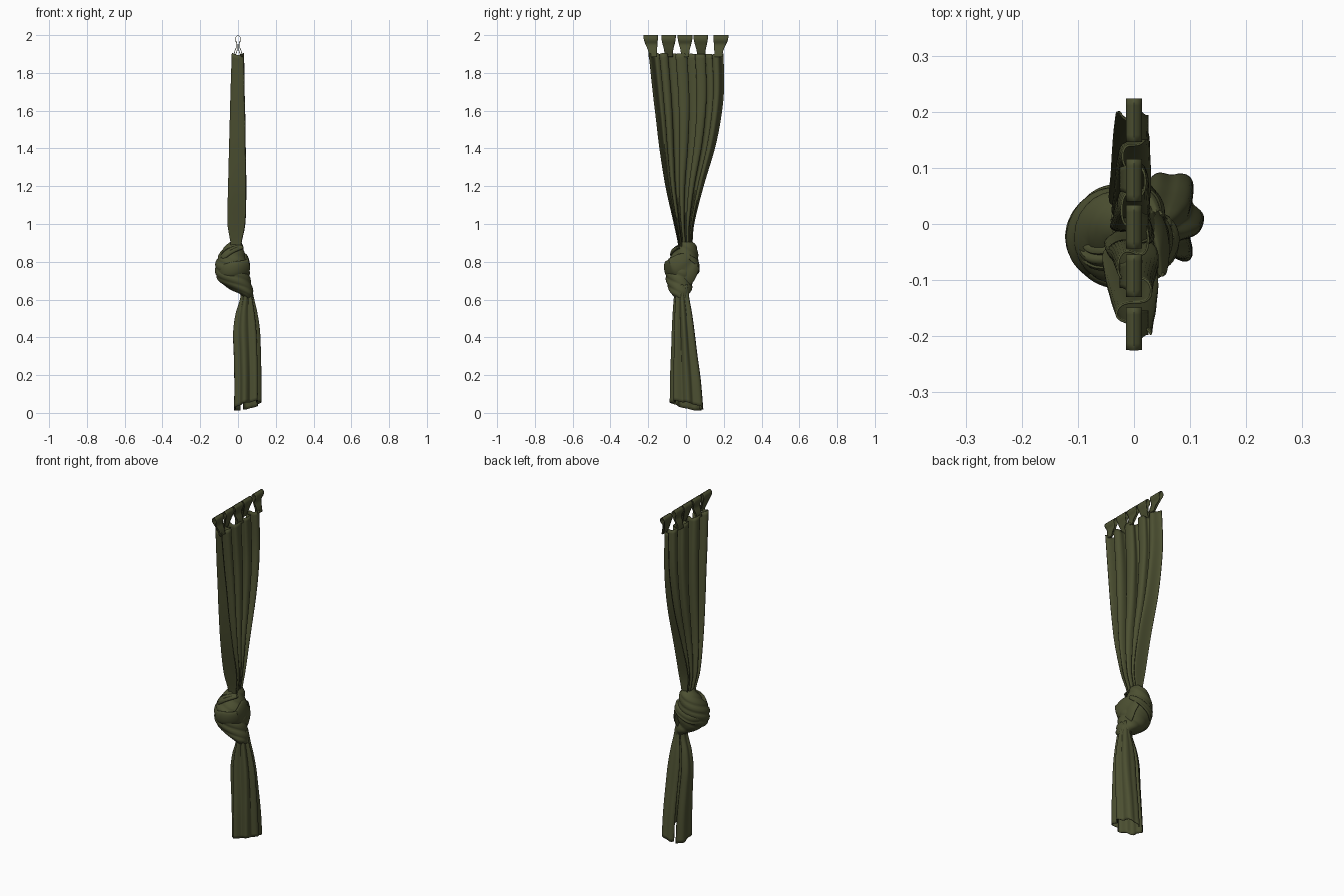
import bpy, bmesh, math
from mathutils import Vector

if "Cube" in bpy.data.objects:
    bpy.data.objects.remove(bpy.data.objects["Cube"])

TAU = 2 * math.pi
mat = bpy.data.materials.new("olive_cloth")
mat.diffuse_color = (0.072, 0.079, 0.031, 1)
mat.use_nodes = True
mat.node_tree.nodes["Principled BSDF"].inputs["Base Color"].default_value = mat.diffuse_color


def curve(table, t):
    """Smooth interpolation of rows (key, a, b, ...) by key."""
    n = len(table)
    t = min(max(t, table[0][0]), table[-1][0])
    i = next(k for k in range(n - 1) if t <= table[k + 1][0])
    p, q = table[i], table[i + 1]
    o, r = table[max(i - 1, 0)], table[min(i + 2, n - 1)]
    h = q[0] - p[0]
    s = (t - p[0]) / h
    out = []
    for c in range(1, len(p)):
        m0 = (q[c] - o[c]) / (q[0] - o[0]) * h
        m1 = (r[c] - p[c]) / (r[0] - p[0]) * h
        out.append((2*s**3 - 3*s*s + 1)*p[c] + (s**3 - 2*s*s + s)*m0
                   + (3*s*s - 2*s**3)*q[c] + (s**3 - s*s)*m1)
    return out


def sheet(name, nu, nv, func, wrap_u=False, wrap_v=False, thick=0.0):
    """Grid surface from func(u, v)."""
    bm = bmesh.new()
    cu, cv = nu + (not wrap_u), nv + (not wrap_v)
    g = [[bm.verts.new(func(i / nu, j / nv)) for j in range(cv)] for i in range(cu)]
    for i in range(nu):
        for j in range(nv):
            a, b = (i + 1) % cu, (j + 1) % cv
            bm.faces.new((g[i][j], g[a][j], g[a][b], g[i][b]))
    bmesh.ops.recalc_face_normals(bm, faces=bm.faces)
    me = bpy.data.meshes.new(name)
    bm.to_mesh(me)
    bm.free()
    me.materials.append(mat)
    ob = bpy.data.objects.new(name, me)
    bpy.context.collection.objects.link(ob)
    if thick:
        m = ob.modifiers.new("thickness", 'SOLIDIFY')
        m.thickness, m.offset = thick, 0
    bpy.ops.object.select_all(action='DESELECT')
    ob.select_set(True)
    bpy.context.view_layer.objects.active = ob
    bpy.ops.object.shade_smooth_by_angle(angle=math.radians(50))
    return ob


# Upper drape: z, left y, right y, centre x, fold depth
DRAPE = [(0.84, -.035, .03, -.01, .024), (0.90, -.042, .033, -.010, .028),
         (1.00, -.063, .042, -.008, .046), (1.20, -.108, .092, -.004, .047),
         (1.40, -.140, .152, -.003, .043), (1.55, -.158, .183, -.002, .040),
         (1.70, -.176, .200, -.002, .036), (1.91, -.198, .198, 0, .031)]


def drape(u, v):
    z = 0.84 + 1.065 * v
    lo, hi, cx, amp = curve(DRAPE, z)
    ph = TAU * (4.5 * u + 0.12 * math.sin(TAU * u))
    fold = math.cos(ph) * (0.82 + 0.18 * math.sin(5 * u + 1))
    y = lo + (hi - lo) * (u + 0.035 * math.sin(2 * ph) * math.sin(math.pi * u))
    return (cx + amp * fold, y, z - 0.012 * v**20 * (1 - abs(fold)))


sheet("upper_drape", 140, 44, drape, thick=0.004)

# Hanging tabs: flared loops over the rod, meeting the drape below
LOOP = [(0, .024, 1.885), (.15, .017, 1.915), (.30, .005, 1.95), (.40, .013, 1.975),
        (.46, .010, 1.991), (.5, 0, 1.998), (.54, -.010, 1.991), (.60, -.013, 1.975),
        (.70, -.005, 1.95), (.85, .004, 1.92), (1, .018, 1.885)]
for k, (top, half, low) in enumerate([(-.187, .038, -.176), (-.092, .038, -.092),
                                      (-.005, .039, -.005), (.078, .038, .080),
                                      (.185, .039, .172)]):
    side = -1 if k % 2 else 1

    def tab(u, v):
        x, z = curve(LOOP, u)
        f = min(max((z - 1.90) / 0.09, 0), 1)
        f = f * f * (3 - 2 * f)
        w = 0.022 + (half - 0.022) * f
        return (x * side, low + (top - low) * f + w * (2 * v - 1), z)

    sheet(f"tab_{k + 1}", 40, 6, tab, thick=0.003)

# Knot body: z, centre x, centre y, radius x, radius y, with spiral creases
KNOT = [(0.61, .052, -.022, .028, .036), (0.63, .044, -.030, .038, .050),
        (0.65, .022, -.030, .060, .062), (0.70, -.018, -.034, .088, .074),
        (0.75, -.030, -.026, .094, .084), (0.80, -.034, -.018, .086, .086),
        (0.85, -.030, -.001, .066, .066), (0.885, -.020, .006, .048, .050),
        (0.905, -.012, .002, .030, .036)]


def knot(u, v):
    z = 0.61 + 0.295 * v
    cx, cy, rx, ry = curve(KNOT, z)
    a = TAU * u
    s = 0.98 - 0.07 * abs(math.sin(2 * a + 20 * v)) ** 6
    return (cx + rx * s * math.cos(a), cy + ry * s * math.sin(a), z)


sheet("knot_body", 80, 40, knot, wrap_u=True)


# Knot wraps: pleated cloth bands around the knot; rows t, x, y, z, half width, half depth
def wrap(name, rows, pleats):
    def func(u, v):
        x, y, z, w, d = curve(rows, u)
        p = Vector((x, y, z))
        a = Vector(curve(rows, max(u - .02, 0))[:3])
        b = Vector(curve(rows, min(u + .02, 1))[:3])
        t = (b - a).normalized()
        n = p - Vector((-.015, -.022, .76))
        n = (n - t * n.dot(t)).normalized()
        c, s = math.cos(TAU * v), math.sin(TAU * v)
        ripple = 1 - 0.45 * abs(math.sin(pleats * math.pi * (c + 1) / 2 + u)) ** 8
        return p + t.cross(n) * (w * c) + n * (d * s * ripple - 0.35 * d * c * c)
    sheet(name, 48, 48, func, wrap_v=True)


wrap("front_wrap", [(0, .030, .038, .805, .055, .012), (.2, .046, .000, .775, .080, .015),
                    (.4, .042, -.050, .735, .092, .016), (.6, -.012, -.090, .735, .070, .018),
                    (.8, -.072, -.076, .735, .054, .018), (1, -.104, -.020, .750, .036, .014)], 1)
wrap("back_wrap", [(0, -.088, -.055, .755, .040, .014), (.25, -.100, -.012, .770, .050, .016),
                   (.5, -.065, .036, .785, .058, .018), (.75, .000, .042, .815, .050, .015),
                   (1, .030, .012, .835, .030, .012)], 3)
wrap("upper_wrap", [(0, -.085, .010, .800, .022, .012), (.3, -.082, -.045, .825, .030, .015),
                    (.6, -.045, -.055, .858, .030, .016), (1, .018, -.030, .882, .022, .012)], 3)

# Tail: pleated cloth curled into an open tube; z, centre x, centre y, radius x, radius y
TAIL = [(0, .050, .010, .073, .097), (.15, .050, .004, .072, .089), (.30, .047, -.004, .072, .075),
        (.42, .043, -.010, .071, .065), (.52, .043, -.015, .057, .055),
        (.60, .047, -.020, .036, .044), (.68, .045, -.022, .024, .034)]


def tail(u, v):
    a = TAU * (0.97 * u + 0.35)
    z = 0.68 * v
    cx, cy, rx, ry = curve(TAIL, z)
    depth = 0.20 + 0.10 * math.sin(a + 2.5)
    s = 1 - depth * (0.5 - 0.5 * math.cos(7 * a + 0.5 * math.sin(2 * a)))
    s *= 1 - 0.25 * max(0, u - 0.85) / 0.15
    x, y = cx + rx * s * math.cos(a), cy + ry * s * math.sin(a)
    hem = 0.04 + 0.25 * (x - .05) - 0.22 * y
    return (x, y, max(z + hem * (1 - v), 0.002))


sheet("tail", 140, 36, tail, thick=0.004)
